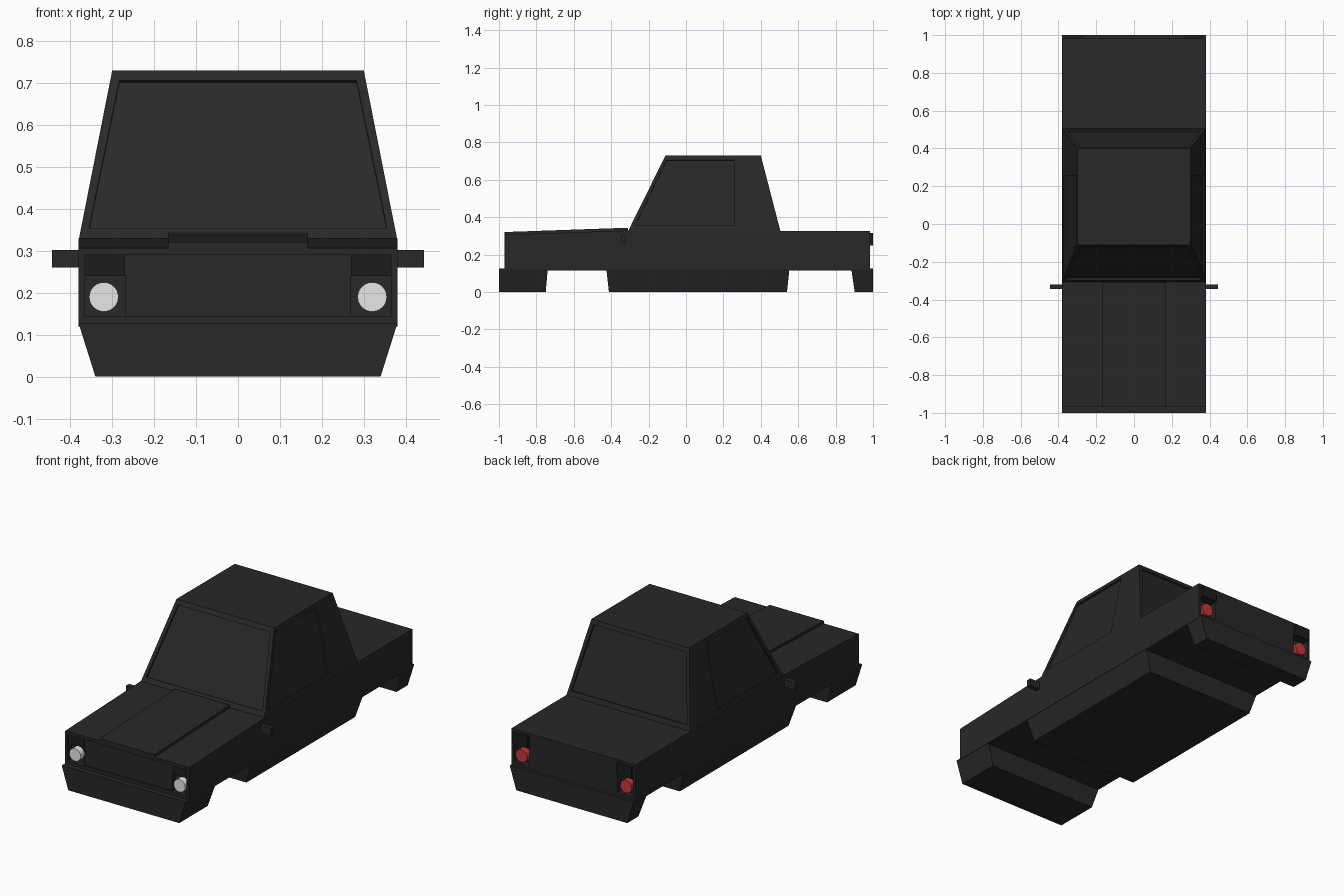
import bpy, bmesh, math
from mathutils import Vector

if "Cube" in bpy.data.objects:
    bpy.data.objects.remove(bpy.data.objects["Cube"])


def material(name, rgb):
    m = bpy.data.materials.new(name)
    m.diffuse_color = (*rgb, 1)
    m.use_nodes = True
    m.node_tree.nodes["Principled BSDF"].inputs["Base Color"].default_value = m.diffuse_color
    return m


BLACK = material("black paint", (0.021, 0.021, 0.021))
DARK = material("dark trim", (0.012, 0.012, 0.012))
WHITE = material("lamp white", (0.8, 0.8, 0.8))
RED = material("lamp red", (0.56, 0.04, 0.04))


def finish(name, bm, mat):
    bmesh.ops.recalc_face_normals(bm, faces=bm.faces)
    me = bpy.data.meshes.new(name)
    bm.to_mesh(me)
    bm.free()
    ob = bpy.data.objects.new(name, me)
    bpy.context.collection.objects.link(ob)
    if mat:
        me.materials.append(mat)
    return ob


def extrude_profile(name, pts, half_width, mat):
    """Extrude a (y, z) outline across x; half_width may depend on z."""
    bm = bmesh.new()
    left = [bm.verts.new((-half_width(z), y, z)) for y, z in pts]
    right = [bm.verts.new((half_width(z), y, z)) for y, z in pts]
    bm.faces.new(left)
    bm.faces.new(right)
    for i in range(len(pts)):
        j = (i + 1) % len(pts)
        bm.faces.new((left[i], left[j], right[j], right[i]))
    return finish(name, bm, mat)


def box(name, x0, x1, y0, y1, z0, z1, mat):
    bm = bmesh.new()
    bmesh.ops.create_cube(bm, size=1)
    for v in bm.verts:
        v.co = (x1 if v.co.x > 0 else x0, y1 if v.co.y > 0 else y0,
                z1 if v.co.z > 0 else z0)
    return finish(name, bm, mat)


def cut(target, cutter):
    cutter.hide_render = True
    cutter.hide_viewport = True
    cutter.display_type = 'WIRE'
    mod = target.modifiers.new("cut", 'BOOLEAN')
    mod.operation = 'DIFFERENCE'
    mod.solver = 'EXACT'
    mod.object = cutter


def disc(name, x, y, z, r, depth, mat):
    bpy.ops.mesh.primitive_cylinder_add(vertices=24, radius=r, depth=depth,
                                        location=(x, y, z), rotation=(math.pi / 2, 0, 0))
    ob = bpy.context.object
    ob.name = name
    ob.data.materials.append(mat)
    bpy.ops.object.shade_smooth_by_angle()


# Lower body with bumpers, sills and wheel arches
extrude_profile("lower_body", [
    (-1, 0), (-0.75, 0), (-0.74, 0.115), (-0.425, 0.115), (-0.412, 0),
    (0.54, 0), (0.552, 0.115), (0.885, 0.115), (0.902, 0), (1, 0),
    (1, 0.127), (-1, 0.127)], lambda z: 0.34 + 0.04 * z / 0.127, BLACK)

# Upper body with sloping bonnet and flat boot
upper = extrude_profile("upper_body", [
    (-0.97, 0.12), (0.985, 0.12), (0.985, 0.327), (-0.31, 0.329), (-0.97, 0.307)],
    lambda z: 0.38, BLACK)

# Raised bonnet centre
extrude_profile("bonnet_bulge", [
    (-0.97, 0.295), (-0.31, 0.295), (-0.31, 0.344), (-0.97, 0.321)],
    lambda z: 0.167, BLACK)

# Grille recess and lamp pockets
cut(upper, box("grille_cutter", -0.365, 0.365, -1.1, -0.96, 0.145, 0.29, None))
for s, side in ((-1, "left"), (1, "right")):
    xa, xb = sorted((s * 0.27, s * 0.365))
    cut(upper, box(side + "_headlamp_cutter", xa, xb, -1.1, -0.935, 0.145, 0.24, None))
    cut(upper, box(side + "_tail_cutter", xa, xb, 0.95, 1.1, 0.145, 0.25, None))
    # Lamps and the panels above them
    disc(side + "_headlamp", s * 0.32, -0.953, 0.19, 0.035, 0.034, WHITE)
    disc(side + "_tail_lamp", s * 0.32, 0.967, 0.19, 0.035, 0.034, RED)
    box(side + "_front_marker", xa, xb, -0.964, -0.958, 0.24, 0.29, DARK)
    box(side + "_rear_marker", xa, xb, 0.98, 1.0, 0.25, 0.315, DARK)
    # Side mirrors
    xa, xb = sorted((s * 0.37, s * 0.444))
    box(side + "_mirror", xa, xb, -0.345, -0.32, 0.26, 0.302, BLACK)

# Cabin: tapered block whose four sides hold recessed windows
Z0, Z1 = 0.325, 0.73


def cabin_point(side, a, z):
    """Point on a cabin side from its horizontal position and height."""
    t = (z - Z0) / (Z1 - Z0)
    if side == "front":
        return Vector((a, -0.31 + 0.2 * t, z))
    if side == "rear":
        return Vector((a, 0.505 - 0.105 * t, z))
    return Vector(((0.38 - 0.08 * t) * (1 if side == "right" else -1), a, z))


END = [(-0.38, Z0), (0.38, Z0), (0.30, Z1), (-0.30, Z1)]
END_WINDOW = [(-0.355, 0.355), (0.355, 0.355), (0.283, 0.706), (-0.283, 0.706)]
FLANK = [(-0.31, Z0), (0.505, Z0), (0.40, Z1), (-0.11, Z1)]
FLANK_WINDOW = [(-0.272, 0.355), (0.257, 0.355), (0.257, 0.706), (-0.103, 0.706)]
bm = bmesh.new()
for side in ("front", "rear", "left", "right"):
    ends = side in ("front", "rear")
    outer = [cabin_point(side, *p) for p in (END if ends else FLANK)]
    inner = [cabin_point(side, *p) for p in (END_WINDOW if ends else FLANK_WINDOW)]
    n = (outer[1] - outer[0]).cross(outer[3] - outer[0]).normalized()
    if n.dot(Vector((0, 0.1, 0.5)) - outer[0]) < 0:
        n = -n
    rings = [[bm.verts.new(p) for p in ring]
             for ring in (outer, inner, [p + n * 0.01 for p in inner])]
    for r0, r1 in zip(rings, rings[1:]):
        for i in range(4):
            j = (i + 1) % 4
            bm.faces.new((r0[i], r0[j], r1[j], r1[i]))
    bm.faces.new(rings[2])
for z, hx, y0, y1 in ((Z0, 0.38, -0.31, 0.505), (Z1, 0.30, -0.11, 0.40)):
    bm.faces.new([bm.verts.new(p) for p in
                  ((-hx, y0, z), (hx, y0, z), (hx, y1, z), (-hx, y1, z))])
bmesh.ops.remove_doubles(bm, verts=bm.verts, dist=0.0005)
finish("cabin", bm, BLACK)
